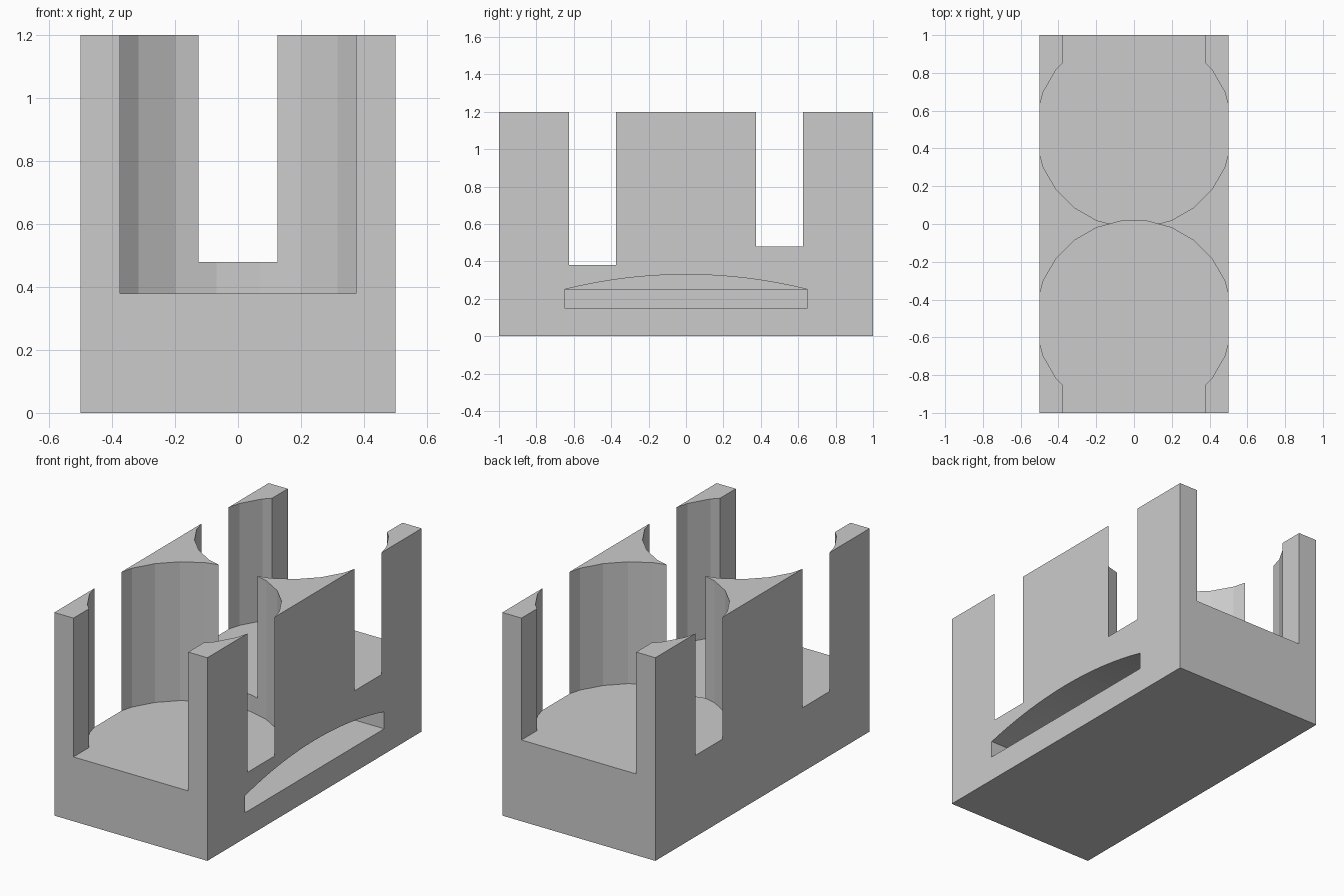
import bpy, math

cube = bpy.data.objects.get("Cube")
if cube:
    bpy.data.objects.remove(cube, do_unlink=True)

grey = bpy.data.materials.new("plain_grey")
grey.use_nodes = True
colour = (0.6, 0.6, 0.6, 1)
grey.diffuse_color = colour
grey.node_tree.nodes["Principled BSDF"].inputs["Base Color"].default_value = colour


def box(name, low, high):
    mid = [(a + b) / 2 for a, b in zip(low, high)]
    bpy.ops.mesh.primitive_cube_add(size=1, location=mid)
    ob = bpy.context.object
    ob.name = name
    ob.scale = [b - a for a, b in zip(low, high)]
    bpy.ops.object.transform_apply(location=True, rotation=False, scale=True)
    ob.data.materials.append(grey)
    return ob


def prism_x(name, profile, x0, x1):
    """Extrude a (y, z) profile along x."""
    n = len(profile)
    verts = [(x, y, z) for x in (x0, x1) for y, z in profile]
    faces = [list(range(n))[::-1], list(range(n, 2 * n))]
    faces += [(i, (i + 1) % n, n + (i + 1) % n, n + i) for i in range(n)]
    mesh = bpy.data.meshes.new(name)
    mesh.from_pydata(verts, [], faces)
    mesh.materials.append(grey)
    ob = bpy.data.objects.new(name, mesh)
    bpy.context.collection.objects.link(ob)
    return ob


def cut(target, cutter):
    cutter.hide_render = True
    mod = target.modifiers.new("cut", "BOOLEAN")
    mod.operation = "DIFFERENCE"
    mod.solver = "EXACT"
    mod.object = cutter
    bpy.context.view_layer.objects.active = target
    bpy.ops.object.modifier_apply(modifier=mod.name)
    bpy.data.objects.remove(cutter, do_unlink=True)


holder = box("holder_block", (-0.5, -1, 0), (0.5, 1, 1.2))

# Round pockets, each with an open slot through its end wall
top = 1.4
for side, floor in ((-1, 0.38), (1, 0.48)):
    bpy.ops.mesh.primitive_cylinder_add(
        vertices=24, radius=0.52, depth=top - floor,
        location=(0, side * 0.5, (top + floor) / 2),
        rotation=(0, 0, math.pi / 24))
    pocket = bpy.context.object
    pocket.data.materials.append(grey)
    cut(holder, pocket)
    y0, y1 = sorted((side * 0.6, side * 1.2))
    cut(holder, box("end_slot", (-0.375, y0, floor), (0.375, y1, top)))

# Arched recess in the left side: a straight lower part and a bowed upper part
half, base, spring, rise = 0.65, 0.15, 0.25, 0.08
radius = (half ** 2 + rise ** 2) / (2 * rise)
sweep = math.asin(half / radius)
arch = [(radius * math.sin(a), spring + rise - radius * (1 - math.cos(a)))
        for a in (sweep * (1 - i / 8) for i in range(17))]
cut(holder, prism_x("arch_recess", [(-half, base), (half, base)] + arch, 0.1, 0.7))
cut(holder, box("lower_recess", (0, -half, base), (0.7, half, spring)))
